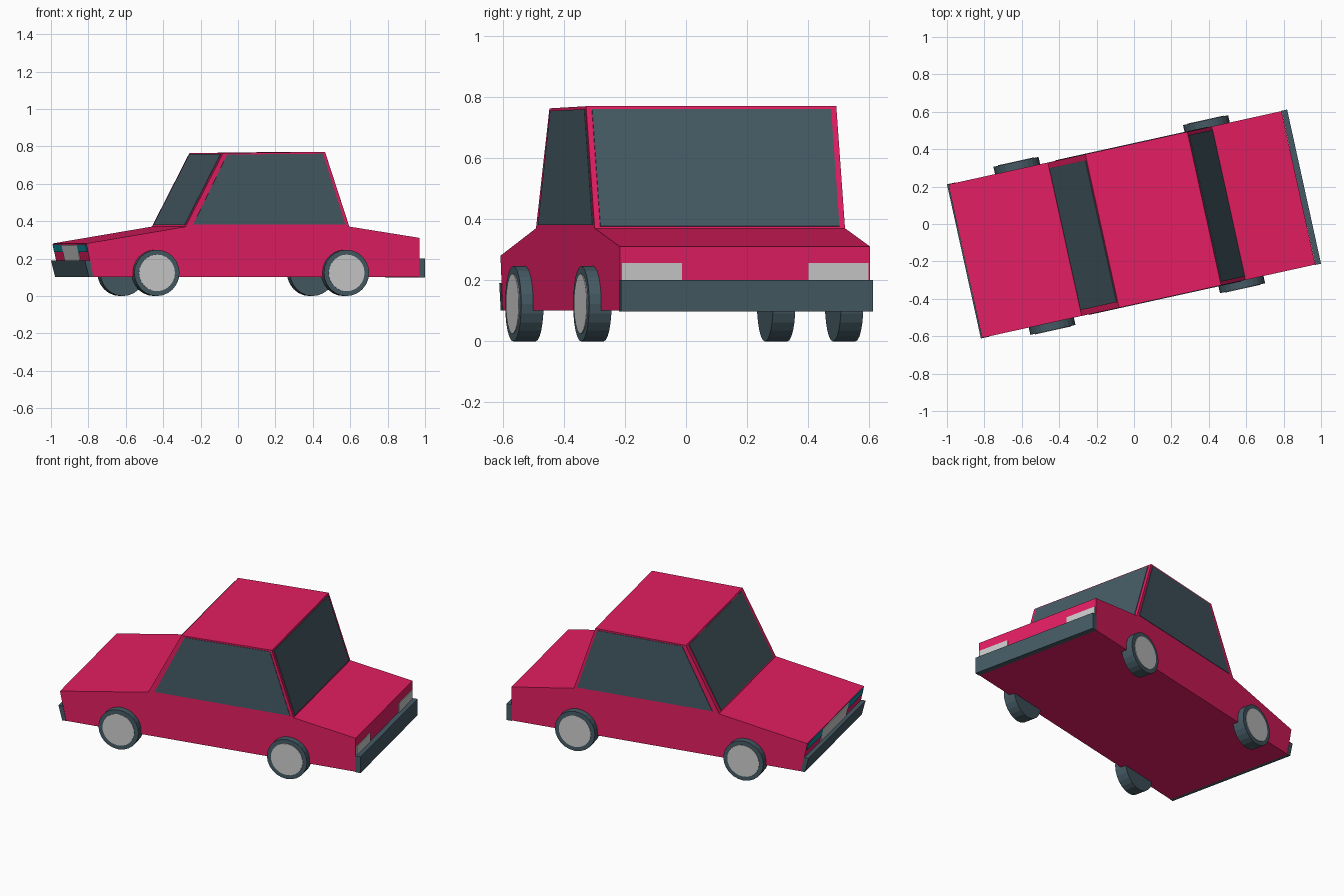
import bpy, bmesh, math
from mathutils import Matrix, Vector

if "Cube" in bpy.data.objects:
    bpy.data.objects.remove(bpy.data.objects["Cube"])

TURN = Matrix.Rotation(math.radians(12.4), 4, 'Z')   # the car stands at an angle
W = 0.42                                             # half width of the body


def material(name, hex_colour):
    lin = []
    for i in (0, 2, 4):
        c = int(hex_colour[i:i + 2], 16) / 255
        lin.append(c / 12.92 if c <= 0.04045 else ((c + 0.055) / 1.055) ** 2.4)
    m = bpy.data.materials.new(name)
    m.diffuse_color = (*lin, 1)
    m.use_nodes = True
    m.node_tree.nodes["Principled BSDF"].inputs["Base Color"].default_value = m.diffuse_color
    return m


RED = material("crimson paint", "E31E62")
SLATE = material("slate grey", "455A64")
SILVER = material("light grey", "CCCCCC")
TEAL = material("teal lamp", "0E8C9B")


def finish(name, bm, mat):
    bmesh.ops.recalc_face_normals(bm, faces=bm.faces)
    bm.transform(TURN)
    me = bpy.data.meshes.new(name)
    bm.to_mesh(me)
    bm.free()
    me.materials.append(mat)
    ob = bpy.data.objects.new(name, me)
    bpy.context.collection.objects.link(ob)
    return ob


def prism(name, profile, y0, y1, mat):
    """Side profile of (x, z) points pulled across from y0 to y1."""
    bm = bmesh.new()
    face = bm.faces.new([bm.verts.new((x, y0, z)) for x, z in profile])
    ext = bmesh.ops.extrude_face_region(bm, geom=[face])
    bmesh.ops.translate(bm, vec=(0, y1 - y0, 0),
                        verts=[g for g in ext["geom"] if isinstance(g, bmesh.types.BMVert)])
    return finish(name, bm, mat)


def plate(name, a, b, lo, hi, y0, y1, mat, t=0.004):
    """Thin plate on the left of profile edge a-b, from fraction lo to hi."""
    a, b = Vector(a), Vector(b)
    d = (b - a).normalized()
    n = Vector((-d.y, d.x)) * t
    p, q = a.lerp(b, lo), a.lerp(b, hi)
    return prism(name, [p, q, q + n, p + n], y0, y1, mat)


def disc(name, x, z, r, y0, y1, mat):
    bm = bmesh.new()
    bmesh.ops.create_cone(bm, cap_ends=True, segments=24, radius1=r, radius2=r,
                          depth=abs(y1 - y0))
    bm.transform(Matrix.Translation((x, (y0 + y1) / 2, z)) @ Matrix.Rotation(math.pi / 2, 4, 'X'))
    return finish(name, bm, mat)


# body shell
nose_low, nose_top = (-0.886, 0.10), (-0.922, 0.28)
screen_low, screen_top = (-0.379, 0.37), (-0.174, 0.763)
rear_top, rear_low = (0.384, 0.77), (0.517, 0.37)
tail_top, tail_low = (0.90, 0.31), (0.90, 0.10)
prism("body", [nose_low, nose_top, screen_low, screen_top,
               rear_top, rear_low, tail_top, tail_low], -W, W, RED)

# windscreen and rear window
plate("windscreen", screen_low, screen_top, 0.02, 0.98, -0.388, 0.388, SLATE)
plate("rear_window", rear_top, rear_low, 0.025, 0.985, -0.401, 0.401, SLATE)

# bumpers
prism("front_bumper", [(-0.884, 0.10), (-0.902, 0.19), (-0.931, 0.19), (-0.908, 0.10)],
      -W - 0.002, W + 0.002, SLATE)
prism("rear_bumper", [(0.898, 0.098), (0.931, 0.098), (0.931, 0.20), (0.898, 0.20)],
      -W - 0.002, W + 0.002, SLATE)

# grille
plate("grille", nose_low, nose_top, 0.5, 0.96, -0.19, 0.19, SILVER)

for s, side in ((-1, "near"), (1, "far")):
    # side windows
    prism("side_window_" + side, [(-0.338, 0.38), (-0.152, 0.755), (0.372, 0.76), (0.495, 0.38)],
          s * W, s * (W + 0.003), SLATE)
    # lamps
    plate("headlamp_" + side, nose_low, nose_top, 0.75, 0.97, s * 0.19, s * 0.41, TEAL)
    plate("tail_lamp_" + side, tail_top, tail_low, 0.26, 0.53, s * 0.213, s * 0.413, SILVER)
    # wheels with hubcaps
    for x, end in ((-0.545, "front"), (0.493, "rear")):
        disc(f"{end}_tyre_{side}", x, 0.1225, 0.1235, s * 0.385, s * 0.46, SLATE)
        disc(f"{end}_hubcap_{side}", x, 0.1225, 0.098, s * 0.455, s * 0.463, SILVER)

# rest the tyres exactly on the ground
low = min(v.co.z for o in bpy.data.objects for v in o.data.vertices)
for o in bpy.data.objects:
    o.data.transform(Matrix.Translation((0, 0, -low)))
